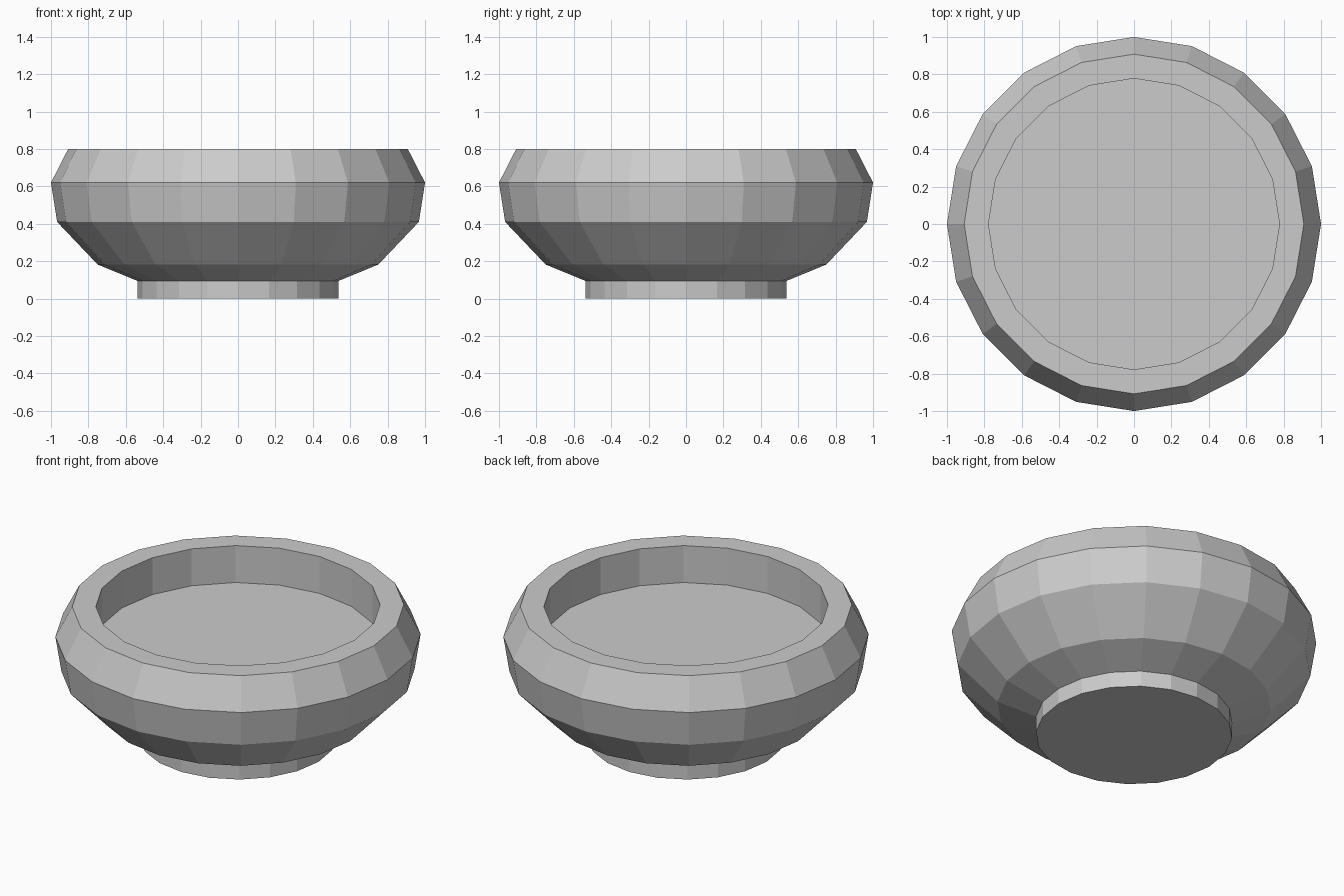
import bpy, bmesh
from math import cos, sin, tau

if "Cube" in bpy.data.objects:
    bpy.data.objects.remove(bpy.data.objects["Cube"])

SIDES = 20


def lathe(name, profile):
    """Spin (radius, z) points around z, closing both ends with flat discs."""
    bm = bmesh.new()
    rings = [[bm.verts.new((r * cos(tau * i / SIDES), r * sin(tau * i / SIDES), z))
              for i in range(SIDES)] for r, z in profile]
    for low, high in zip(rings, rings[1:]):
        for i in range(SIDES):
            j = (i + 1) % SIDES
            bm.faces.new((low[i], low[j], high[j], high[i]))
    bm.faces.new(rings[0][::-1])
    bm.faces.new(rings[-1])
    mesh = bpy.data.meshes.new(name)
    bm.to_mesh(mesh)
    bm.free()
    obj = bpy.data.objects.new(name, mesh)
    bpy.context.collection.objects.link(obj)
    return obj


# One closed profile: foot, rounded wall, inward rim, vertical inside, flat floor
lathe("bowl", [
    (0.538, 0.0), (0.538, 0.095),
    (0.75, 0.182), (0.967, 0.41), (1.0, 0.62), (0.908, 0.80),
    (0.778, 0.80), (0.778, 0.577),
])
